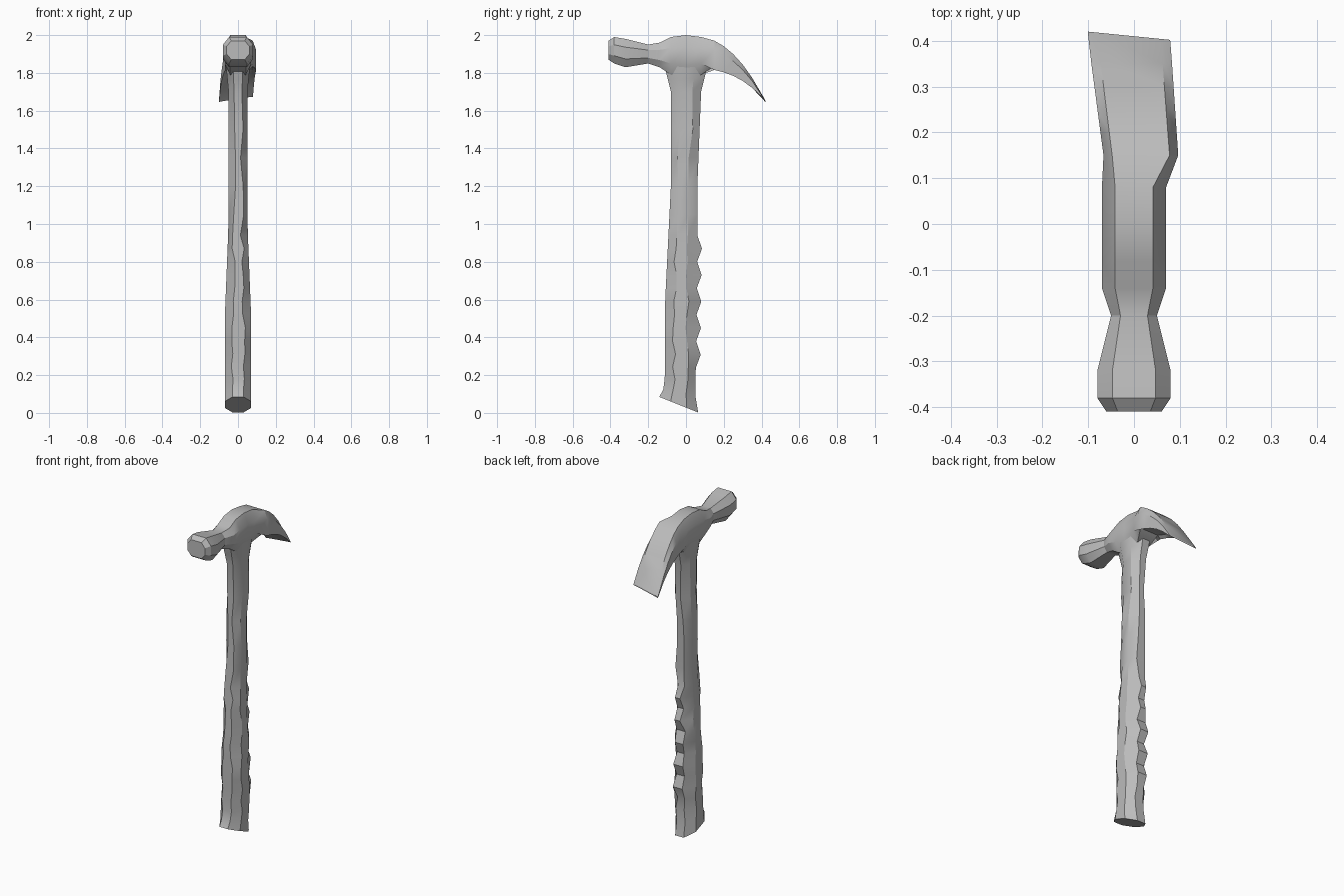
import bpy, bmesh, math, random
from mathutils import Vector

random.seed(4)
cube = bpy.data.objects.get("Cube")
if cube:
    bpy.data.objects.remove(cube, do_unlink=True)

steel = bpy.data.materials.new("plain_grey")
steel.use_nodes = True
grey = (0.5, 0.5, 0.5, 1)
steel.diffuse_color = grey
steel.node_tree.nodes["Principled BSDF"].inputs["Base Color"].default_value = grey


def octagon(box):
    """Unit octagon with flat sides; a lower box value widens the top and bottom flats."""
    corners = []
    for i in range(8):
        angle = (i + 0.5) * math.pi / 4
        u = math.cos(angle) / math.cos(math.pi / 8)
        v = math.sin(angle) / math.cos(math.pi / 8)
        corners.append((math.copysign(abs(u) ** box, u), v))
    return corners


def profile(keys, position):
    """Read a value from a short list of (position, value) keys."""
    for (start, first), (end, last) in zip(keys, keys[1:]):
        if position <= end:
            return first + (last - first) * (position - start) / (end - start)
    return keys[-1][1]


def loft(name, rings):
    """Skin a list of equal-length point rings and cap both ends."""
    bm = bmesh.new()
    loops = [[bm.verts.new(point) for point in ring] for ring in rings]
    count = len(loops[0])
    for lower, upper in zip(loops, loops[1:]):
        for i in range(count):
            j = (i + 1) % count
            bm.faces.new((lower[i], lower[j], upper[j], upper[i]))
    bm.faces.new(loops[0])
    bm.faces.new(loops[-1])
    bmesh.ops.recalc_face_normals(bm, faces=bm.faces)
    mesh = bpy.data.meshes.new(name)
    bm.to_mesh(mesh)
    bm.free()
    mesh.materials.append(steel)
    obj = bpy.data.objects.new(name, mesh)
    bpy.context.collection.objects.link(obj)
    bpy.ops.object.select_all(action="DESELECT")
    obj.select_set(True)
    bpy.context.view_layer.objects.active = obj
    bpy.ops.object.shade_smooth_by_angle(angle=math.radians(30))


def wobble(amount):
    return random.uniform(-amount, amount)


# Handle outline along its height
front_line = [(0, -0.15), (0.1, -0.12), (0.2, -0.11), (0.6, -0.11),
              (1.2, -0.08), (1.7, -0.08), (1.9, -0.13)]
back_line = [(0, 0.07), (0.1, 0.05), (0.9, 0.06), (1.2, 0.06),
             (1.7, 0.08), (1.9, 0.13)]
half_width = [(0, 0.07), (0.5, 0.07), (1, 0.05), (1.7, 0.05), (1.9, 0.07)]

# Handle: closely spaced grip rings with finger ridges, then a plain shaft
grip = [0.028] + [0.1 + 0.07 * i for i in range(13)]
shaft = [1.05, 1.2, 1.35, 1.5, 1.7, 1.77, 1.83, 1.93]
rings = []
for k, z in enumerate(grip + shaft):
    front, back = profile(front_line, z), profile(back_line, z)
    width = profile(half_width, z)
    ridge = 0.025 if k % 2 == 0 and 2 < k < len(grip) else 0
    rough = 0.01 if 1 < k < 18 else 0
    slant = 0.4 / 2 ** k
    ring = []
    for u, v in octagon(1):
        x = width * u
        y = (front + back) / 2 + (back - front) / 2 * v
        if abs(v) > 0.9:
            x += wobble(rough)
            y += ridge if v > 0 else 0
        else:
            y += wobble(rough)
        ring.append(Vector((x, y, z - slant * y)))
    rings.append(ring)
loft("handle", rings)


def head_ring(y, top, depth, width, centre, box):
    return [Vector((centre + width * u, y, top - depth / 2 + depth / 2 * v))
            for u, v in octagon(box)]


# Striking end, neck and body: y, top, depth, half width
body = [(-0.41, 1.97, 0.1, 0.06), (-0.38, 1.99, 0.14, 0.08),
        (-0.32, 1.98, 0.15, 0.08), (-0.2, 1.95, 0.1, 0.05),
        (-0.14, 1.96, 0.13, 0.07), (-0.08, 1.99, 0.2, 0.07),
        (0, 2, 0.22, 0.07), (0.08, 1.99, 0.2, 0.07)]
rings = [head_ring(*station, 0, 0.6) for station in body]

# Claw: a drooping blade, hollow underneath, thinning to its edge
reach = 0.41
for y in (0.15, 0.2, 0.25, 0.3, 0.35, reach):
    along = (y - 0.1) / (reach - 0.1)
    depth = 0.01 + 0.17 * (1 - along ** 1.6)
    ring = head_ring(y, 2 - 2.8 * y ** 2.4, depth,
                     0.08 + 0.01 * along, 0.03 - 0.1 * y, 0.3)
    for point, (u, v) in zip(ring, octagon(1)):
        if v < -0.9:
            point.z += depth * 0.2
        elif v < 0:
            point.z -= depth * 0.2
        if y == reach:
            slide = -0.1 * point.x - (0.01 if point.x > 0.08 else 0)
            point.y += slide
            point.z -= slide * 1.5
    rings.append(ring)
loft("head", rings)
